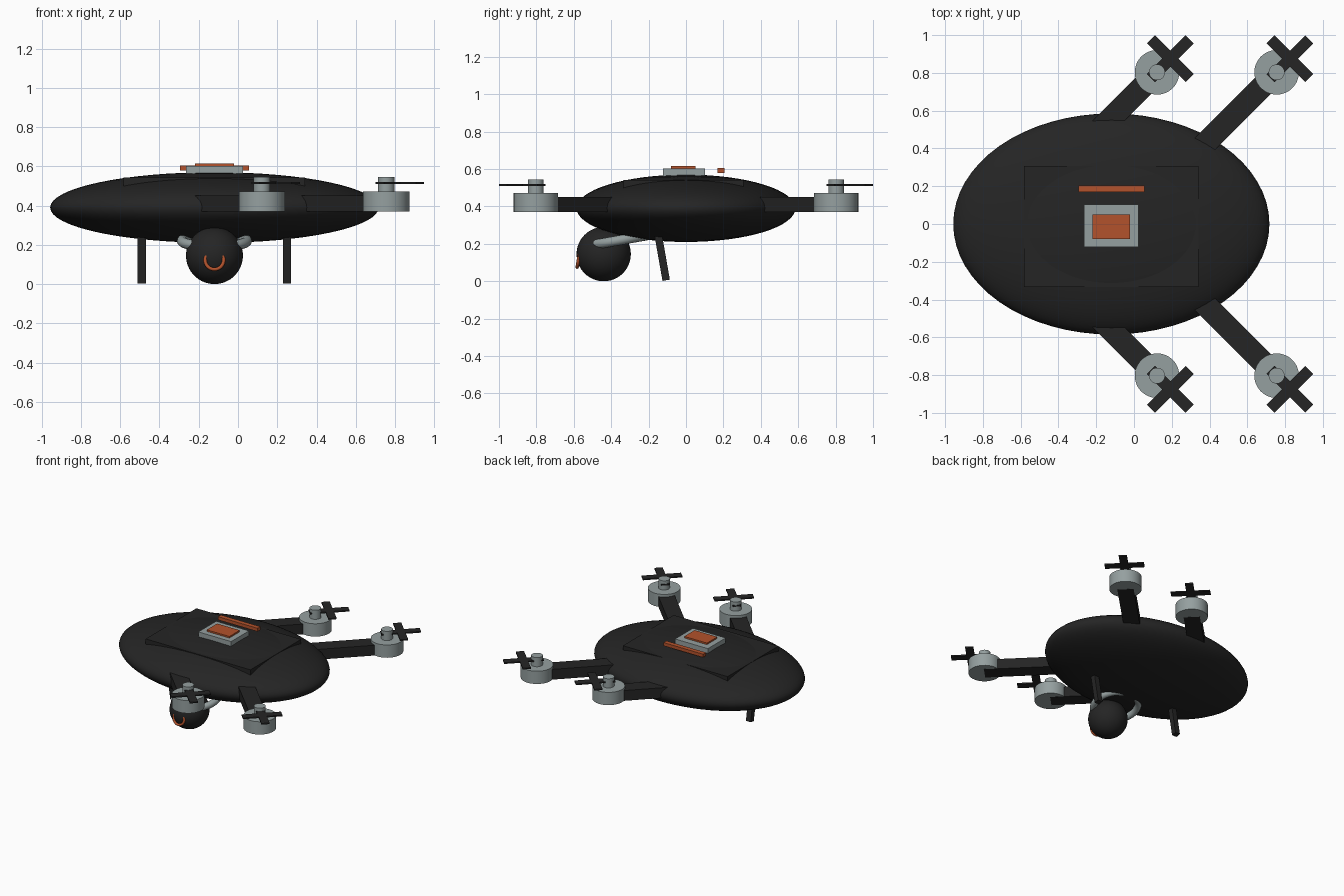
import bpy
from math import radians, pi, sin, cos

cube = bpy.data.objects.get("Cube")
if cube:
    bpy.data.objects.remove(cube, do_unlink=True)


def material(name, rgb):
    mat = bpy.data.materials.new(name)
    mat.use_nodes = True
    mat.diffuse_color = (*rgb, 1)
    mat.node_tree.nodes["Principled BSDF"].inputs["Base Color"].default_value = (*rgb, 1)
    return mat


BLACK = material("matte black", (0.018, 0.018, 0.018))
GREY = material("cool grey", (0.30, 0.35, 0.35))
ORANGE = material("burnt orange", (0.45, 0.085, 0.025))


def finish(name, mat, smooth=False):
    ob = bpy.context.object
    ob.name = name
    ob.data.materials.append(mat)
    bpy.ops.object.transform_apply(location=False, rotation=False, scale=True)
    if smooth:
        bpy.ops.object.shade_smooth_by_angle()
    return ob


def box(name, mat, centre, size, rot=(0, 0, 0)):
    bpy.ops.mesh.primitive_cube_add(size=1, location=centre, rotation=rot)
    bpy.context.object.scale = size
    return finish(name, mat)


def ball(name, mat, centre, radii):
    bpy.ops.mesh.primitive_uv_sphere_add(segments=64, ring_count=32, location=centre)
    bpy.context.object.scale = radii
    return finish(name, mat, True)


def cylinder(name, mat, x, y, radius, low, high):
    bpy.ops.mesh.primitive_cylinder_add(vertices=48, radius=radius, depth=high - low,
                                        location=(x, y, (low + high) / 2))
    return finish(name, mat, True)


def ring(name, mat, centre, major, minor, tilt):
    bpy.ops.mesh.primitive_torus_add(major_radius=major, minor_radius=minor,
                                     major_segments=64, minor_segments=16,
                                     location=centre, rotation=(tilt, 0, 0))
    return finish(name, mat, True)


MID = -0.12  # centre line of the hull

# Hull and the deck plate it bulges through
ball("hull", BLACK, (MID, 0, 0.39), (0.837, 0.585, 0.18))
box("deck_plate", BLACK, (MID, -0.013, 0.52), (0.925, 0.64, 0.044))

# Top sensor and light bar
box("sensor_base", GREY, (MID, -0.01, 0.58), (0.29, 0.225, 0.045))
box("sensor_pad", ORANGE, (MID, -0.015, 0.605), (0.2, 0.13, 0.02))
box("light_bar", ORANGE, (MID, 0.187, 0.592), (0.35, 0.036, 0.026))

# Four rotor arms, mirrored front to back
REACH = 0.66
for end, side in (("front", -1), ("back", 1)):
    for place, x in (("inner", 0.122), ("outer", 0.755)):
        label = f"{end}_{place}"
        y = 0.803 * side
        half = REACH / 2 * cos(pi / 4)
        box(label + "_arm", BLACK, (x - half, y - half * side, 0.41),
            (REACH, 0.12, 0.082), (0, 0, side * pi / 4))
        cylinder(label + "_motor", GREY, x, y, 0.118, 0.37, 0.472)
        cylinder(label + "_hub", GREY, x, y, 0.042, 0.47, 0.545)
        for blade, turn in (("a", pi / 4), ("b", -pi / 4)):
            box(f"{label}_blade_{blade}", BLACK, (x + 0.07, y + 0.072 * side, 0.514),
                (0.29, 0.06, 0.01), (0, 0, turn))

# Camera ball, lens ring and the yoke that holds it
ball("camera_ball", BLACK, (MID, -0.44, 0.145), (0.145, 0.145, 0.145))
dip = radians(10)
ring("lens_ring", ORANGE, (MID, -0.44 - 0.136 * cos(dip), 0.145 - 0.136 * sin(dip)),
     0.047, 0.009, pi / 2 - dip)
ring("camera_yoke", GREY, (MID, -0.35, 0.22), 0.165, 0.026, radians(10))

# Pair of slanted legs
for label, x in (("right", MID - 0.37), ("left", MID + 0.37)):
    box(label + "_leg", BLACK, (x, -0.132, 0.153), (0.042, 0.04, 0.3), (radians(10), 0, 0))
